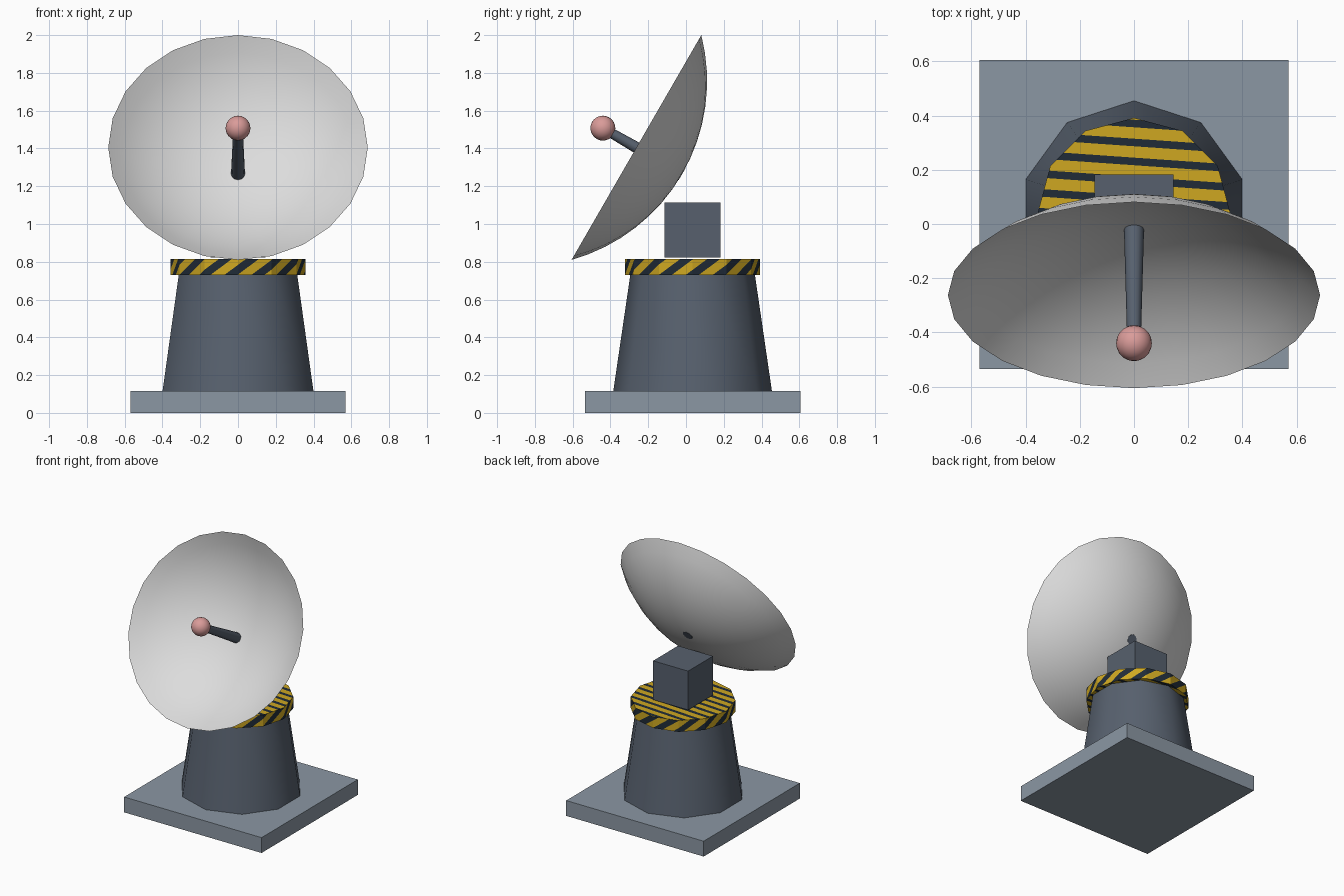
import bpy, bmesh, math
from mathutils import Vector

if "Cube" in bpy.data.objects:
    bpy.data.objects.remove(bpy.data.objects["Cube"])


def material(name, rgb):
    m = bpy.data.materials.new(name)
    m.use_nodes = True
    m.diffuse_color = (*rgb, 1)
    m.node_tree.nodes["Principled BSDF"].inputs["Base Color"].default_value = (*rgb, 1)
    return m


SLATE = material("dark slate", (0.095, 0.118, 0.155))
GREY = material("blue grey", (0.26, 0.31, 0.37))
WHITE = material("dish white", (0.72, 0.72, 0.72))
PINK = material("feed pink", (0.70, 0.33, 0.32))
YELLOW = material("hazard yellow", (0.62, 0.39, 0.015))
NAVY = material("hazard navy", (0.014, 0.024, 0.038))

AXIS_Y = 0.035                       # tower centre line
TILT = math.radians(60)              # dish axis, leaning to the front
AIM = Vector((0, -math.sin(TILT), math.cos(TILT)))
APEX = Vector((0, -0.02, 1.265))     # deepest point of the dish


def build(name, bm, mats, loc, tilt=0, smooth=False):
    mesh = bpy.data.meshes.new(name)
    bm.to_mesh(mesh)
    bm.free()
    obj = bpy.data.objects.new(name, mesh)
    bpy.context.collection.objects.link(obj)
    obj.location = loc
    obj.rotation_euler.x = tilt
    for m in mats:
        mesh.materials.append(m)
    if smooth:
        bpy.ops.object.select_all(action="DESELECT")
        obj.select_set(True)
        bpy.context.view_layer.objects.active = obj
        bpy.ops.object.shade_smooth_by_angle(angle=math.radians(45))
    return obj


def box(name, size, loc, mat):
    bm = bmesh.new()
    bmesh.ops.create_cube(bm, size=1)
    bmesh.ops.scale(bm, vec=size, verts=bm.verts)
    return build(name, bm, [mat], loc)


def cone(sides, r1, r2, depth):
    bm = bmesh.new()
    bmesh.ops.create_cone(bm, cap_ends=True, segments=sides,
                          radius1=r1, radius2=r2, depth=depth)
    return bm


def stripe(bm, face, origin, direction, start, period, share):
    """Cut one flat face into parallel bands and colour them alternately."""
    geom = [face, *face.edges, *face.verts]
    value = lambda p: direction.dot(p - origin) + start
    span = [value(v.co) for v in face.verts]
    for k in range(math.floor(min(span) / period), math.ceil(max(span) / period) + 1):
        for cut in (k * period, (k + share) * period):
            if min(span) < cut < max(span):
                point = origin + direction * (cut - start) / direction.length_squared
                geom = bmesh.ops.bisect_plane(bm, geom=geom, dist=1e-5, plane_co=point,
                                              plane_no=direction.normalized())["geom"]
    for f in {g for g in geom if isinstance(g, bmesh.types.BMFace)}:
        f.material_index = int((value(f.calc_center_median()) / period) % 1 >= share)


# Base slab, tapered column and turntable box
box("base_slab", (1.14, 1.14, 0.115), (0, AXIS_Y, 0.0575), GREY)
build("column", cone(10, 0.42, 0.33, 0.615), [SLATE], (0, AXIS_Y, 0.4225), smooth=True)
box("mount_box", (0.29, 0.295, 0.292), (0, AXIS_Y, 0.969), SLATE)

# Hazard ring with diagonal bands on the rim and straight bands on the caps
SIDES, RADIUS = 12, 0.357
facet = 2 * RADIUS * math.sin(math.pi / SIDES)
up = Vector((0, 0, 1))
bm = cone(SIDES, RADIUS, RADIUS, 0.085)
jobs = []
for f in bm.faces:
    if abs(f.normal.z) > 0.5:
        jobs.append((f, Vector(), Vector((0.07, 1, 0)), 0, 0.07, 0.6))
    else:
        step = round(math.atan2(f.normal.y, f.normal.x) / math.tau * SIDES - 0.5)
        slant = up.cross(f.normal) - up * 1.4
        jobs.append((f, f.calc_center_median(), slant, step * facet, facet * SIDES / 15, 0.52))
for job in jobs:
    stripe(bm, *job)
build("hazard_ring", bm, [YELLOW, NAVY], (0, AXIS_Y, 0.7725))

# Dish: thin spherical cap spun from an arc
RIM, DEPTH = 0.687, 0.28
ball = (RIM ** 2 + DEPTH ** 2) / (2 * DEPTH)
reach = math.asin(RIM / ball)
bm = bmesh.new()
arc = [bm.verts.new((0, ball * math.sin(reach * i / 8), ball * (1 - math.cos(reach * i / 8))))
       for i in range(9)]
edges = [bm.edges.new(pair) for pair in zip(arc, arc[1:])]
bmesh.ops.spin(bm, geom=arc + edges, cent=(0, 0, 0), axis=(0, 0, 1),
               angle=math.tau, steps=24, use_duplicate=False)
bmesh.ops.remove_doubles(bm, verts=bm.verts, dist=1e-4)
bmesh.ops.recalc_face_normals(bm, faces=bm.faces)
build("dish", bm, [WHITE], APEX, TILT, smooth=True)

# Feed arm and receiver ball
ARM = 0.485
build("feed_arm", cone(12, 0.037, 0.025, ARM), [SLATE], APEX + AIM * ARM / 2, TILT, smooth=True)
bm = bmesh.new()
bmesh.ops.create_uvsphere(bm, u_segments=20, v_segments=12, radius=0.066)
build("receiver_ball", bm, [PINK], APEX + AIM * ARM, TILT, smooth=True)
